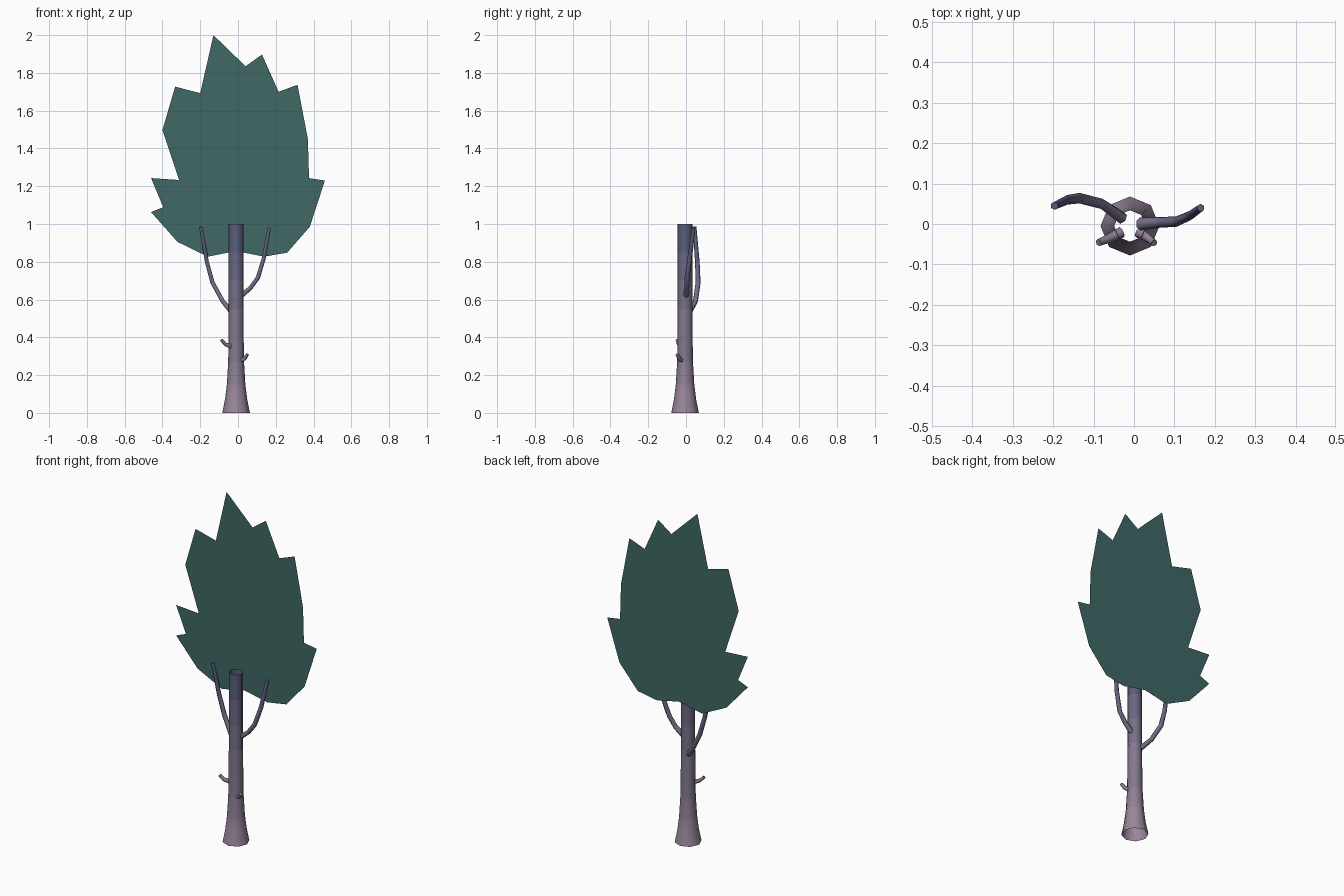
import bpy, bmesh, math
from mathutils import Vector

if "Cube" in bpy.data.objects:
    bpy.data.objects.remove(bpy.data.objects["Cube"])


def material(name, rgb):
    m = bpy.data.materials.new(name)
    m.diffuse_color = (*rgb, 1)
    m.use_nodes = True
    m.node_tree.nodes["Principled BSDF"].inputs["Base Color"].default_value = m.diffuse_color
    return m


# Bark fades from warm at the foot to blue at the crown
LOW, HIGH, BANDS = Vector((.32, .24, .32)), Vector((.10, .11, .20)), 6
bark = [material(f"bark_{i}", LOW.lerp(HIGH, i / (BANDS - 1))) for i in range(BANDS)]
leaf = material("leaf", (.05, .14, .13))


def finish(name, bm, mats):
    mesh = bpy.data.meshes.new(name)
    bm.to_mesh(mesh)
    bm.free()
    for m in mats:
        mesh.materials.append(m)
    ob = bpy.data.objects.new(name, mesh)
    bpy.context.collection.objects.link(ob)
    return ob


def tube(name, points, radii, sides, cap_end):
    """Sweep a regular ring along a path of points."""
    bm = bmesh.new()
    pts = [Vector(p) for p in points]
    rings = []
    for i, (p, r) in enumerate(zip(pts, radii)):
        d = (pts[min(i + 1, len(pts) - 1)] - pts[max(i - 1, 0)]).normalized()
        u = Vector((0, 1, 0))
        u = (u - d * u.dot(d)).normalized()
        v = d.cross(u)
        rings.append([bm.verts.new(p + r * (u * math.cos(a) + v * math.sin(a)))
                      for a in (2 * math.pi * k / sides for k in range(sides))])
    for a, b in zip(rings, rings[1:]):
        for k in range(sides):
            n = (k + 1) % sides
            bm.faces.new((a[k], a[n], b[n], b[k])).smooth = True
    if cap_end:
        bm.faces.new(rings[-1])
    for f in bm.faces:
        z = f.calc_center_median().z
        f.material_index = max(0, min(BANDS - 1, int(z * BANDS)))
    return finish(name, bm, bark)


# Trunk: open flared octagonal tube
profile = [(0, .073), (.07, .059), (.15, .049), (.27, .042), (.4, .040),
           (.55, .039), (.7, .039), (.85, .039), (1, .039)]
tube("trunk", [(-.01, -.005, z) for z, _ in profile], [r for _, r in profile], 8, False)

# Long branches
tube("right_branch", [(.015, 0, .62), (.065, .004, .66), (.105, .006, .715),
                      (.137, .02, .82), (.165, .04, .98)],
     [.016, .013, .013, .012, .010], 6, True)
tube("left_branch", [(-.03, .015, .53), (-.08, .05, .59), (-.135, .064, .69),
                     (-.165, .06, .80), (-.197, .045, .985)],
     [.016, .013, .013, .012, .010], 6, True)

# Short twig stubs
tube("left_twig", [(-.03, -.02, .35), (-.065, -.037, .362), (-.088, -.046, .386)],
     [.014, .011, .009], 6, True)
tube("right_twig", [(.01, -.02, .275), (.036, -.036, .288), (.050, -.047, .310)],
     [.014, .011, .009], 6, True)

# Foliage: flat jagged card behind the trunk
outline = [(-.13, 2), (.04, 1.835), (.127, 1.897), (.215, 1.70), (.315, 1.737),
           (.37, 1.45), (.376, 1.243), (.46, 1.23), (.38, .985), (.26, .848),
           (.137, .827), (-.01, .857), (-.16, .827), (-.32, .905), (-.46, 1.063),
           (-.376, 1.097), (-.46, 1.243), (-.312, 1.233), (-.40, 1.497),
           (-.35, 1.53), (-.333, 1.727), (-.20, 1.693)]
bm = bmesh.new()
card = bm.faces.new([bm.verts.new((x, .079, z)) for x, z in reversed(outline)])
bmesh.ops.triangulate(bm, faces=[card])
finish("foliage", bm, [leaf])
